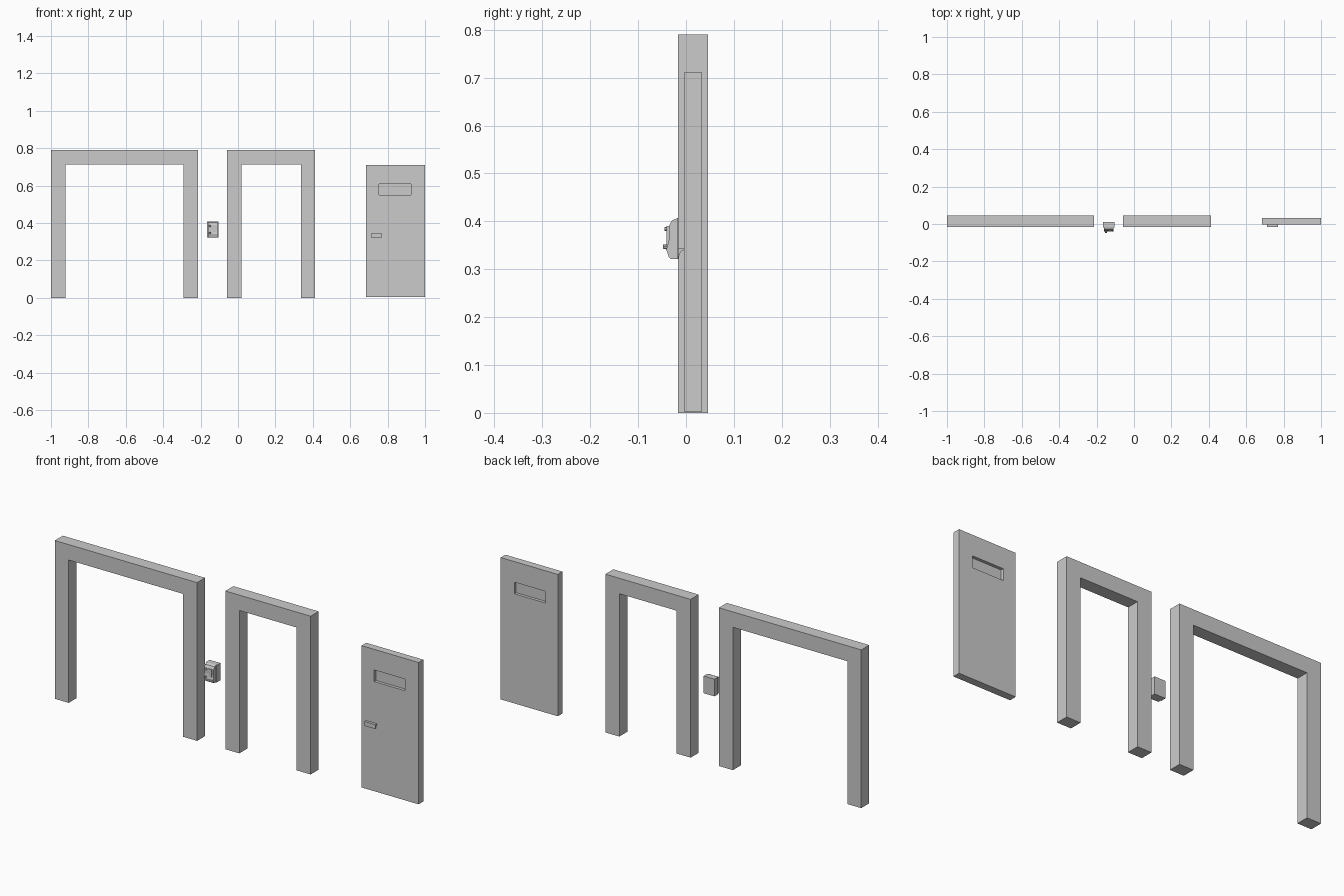
import bpy, bmesh, math
from mathutils import Matrix, Vector

if "Cube" in bpy.data.objects:
    bpy.data.objects.remove(bpy.data.objects["Cube"])


def finish(bm, name):
    bmesh.ops.recalc_face_normals(bm, faces=bm.faces)
    me = bpy.data.meshes.new(name)
    bm.to_mesh(me)
    bm.free()
    ob = bpy.data.objects.new(name, me)
    bpy.context.collection.objects.link(ob)
    return ob


def extrude(name, pts, vec):
    """Solid made by sweeping a flat outline along vec."""
    bm = bmesh.new()
    face = bm.faces.new([bm.verts.new(p) for p in pts])
    new = bmesh.ops.extrude_face_region(bm, geom=[face], use_keep_orig=True)["geom"]
    bmesh.ops.translate(bm, vec=Vector(vec),
                        verts=[v for v in new if isinstance(v, bmesh.types.BMVert)])
    return finish(bm, name)


def box(name, x0, x1, y0, y1, z0, z1):
    pts = [(x0, y0, z0), (x1, y0, z0), (x1, y0, z1), (x0, y0, z1)]
    return extrude(name, pts, (0, y1 - y0, 0))


def side_profile(name, x0, x1, yz):
    return extrude(name, [(x0, y, z) for y, z in yz], (x1 - x0, 0, 0))


def door_frame(name, x0, x1):
    t, top = 0.077, 0.79
    xz = [(x0, 0), (x0 + t, 0), (x0 + t, top - t), (x1 - t, top - t),
          (x1 - t, 0), (x1, 0), (x1, top), (x0, top)]
    return extrude(name, [(x, -0.017, z) for x, z in xz], (0, 0.063, 0))


def holed_panel(name, outer, inner, y0, y1):
    """Flat slab with a rectangular opening; rectangles are x0, x1, z0, z1."""
    bm = bmesh.new()

    def loop(r, y):
        x0, x1, z0, z1 = r
        return [bm.verts.new((x, y, z)) for x, z in
                ((x0, z0), (x1, z0), (x1, z1), (x0, z1))]
    rings = [loop(outer, y0), loop(outer, y1), loop(inner, y1), loop(inner, y0)]
    for k in range(4):
        a, b = rings[k], rings[(k + 1) % 4]
        for i in range(4):
            j = (i + 1) % 4
            bm.faces.new((a[i], a[j], b[j], b[i]))
    return finish(bm, name)


# Wide and narrow door frames
door_frame("wide_door_frame", -1.0, -0.214)
door_frame("narrow_door_frame", -0.058, 0.413)

# Door leaf with window
window = (0.754, 0.925, 0.55, 0.608)
holed_panel("door_leaf", (0.685, 1.0, 0.003, 0.711), window, -0.004, 0.033)
box("door_window", window[0], window[1], 0.011, 0.018, window[2], window[3])

# Hooded door pull, hollow underneath
arc = [(-0.004 - 0.011 * math.sin(a), 0.322 + 0.018 * math.cos(a))
       for a in (math.radians(22.5 * i) for i in range(5))]
side_profile("door_pull", 0.711, 0.771,
             [(-0.004, 0.344), (-0.017, 0.344), (-0.017, 0.322)] + arc[::-1])

# Wall control: back box and sloped front housing
box("control_box", -0.165, -0.105, -0.018, 0.011, 0.321, 0.407)
side_profile("control_housing", -0.161, -0.109,
             [(-0.018, 0.321), (-0.031, 0.321), (-0.036, 0.325), (-0.041, 0.341),
              (-0.036, 0.36), (-0.036, 0.39), (-0.029, 0.402), (-0.018, 0.407)])

# Control buttons
for name, y, z in (("upper_button", -0.039, 0.384), ("lower_button", -0.043, 0.347)):
    bm = bmesh.new()
    bmesh.ops.create_cone(bm, cap_ends=True, segments=8, radius1=0.006, radius2=0.004,
                          depth=0.011, matrix=Matrix.Translation((-0.15, y, z))
                          @ Matrix.Rotation(math.radians(90), 4, 'X'))
    finish(bm, name)

# Raised grip beside the buttons
box("control_grip", -0.135, -0.117, -0.041, -0.03, 0.35, 0.39)
